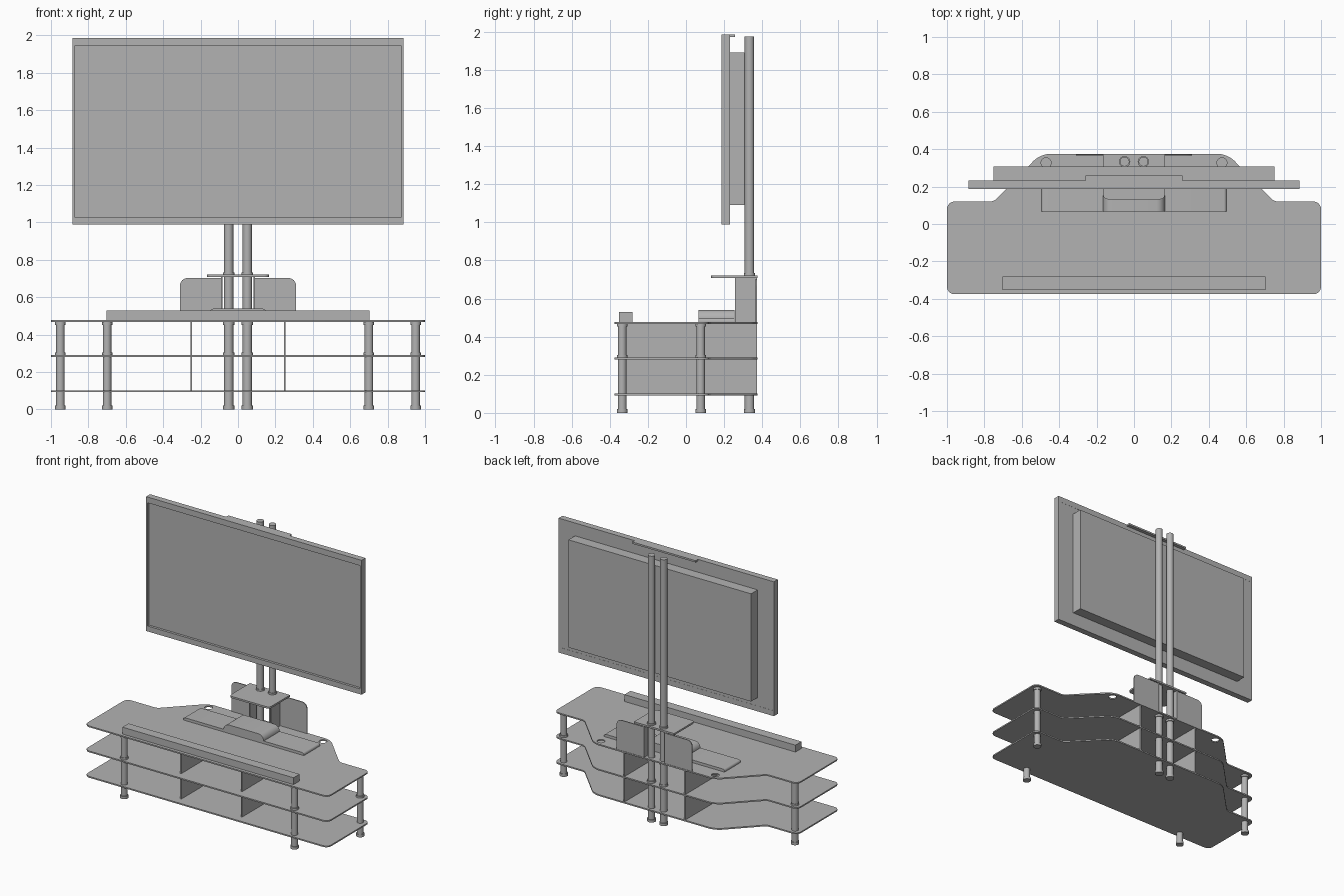
import bpy
import bmesh
from math import radians, pi, cos, sin
from mathutils import Vector

cube = bpy.data.objects.get("Cube")
if cube:
    bpy.data.objects.remove(cube, do_unlink=True)

grey = bpy.data.materials.new("plain_grey")
grey.use_nodes = True
GREY = (0.45, 0.45, 0.45, 1)
grey.diffuse_color = GREY
grey.node_tree.nodes["Principled BSDF"].inputs["Base Color"].default_value = GREY


def activate(obj):
    bpy.ops.object.select_all(action='DESELECT')
    obj.select_set(True)
    bpy.context.view_layer.objects.active = obj


def finish(obj, name):
    obj.name = name
    obj.data.materials.clear()
    obj.data.materials.append(grey)
    activate(obj)
    bpy.ops.object.shade_smooth_by_angle(angle=radians(35))
    return obj


def new_mesh(name, bm):
    mesh = bpy.data.meshes.new(name)
    bm.to_mesh(mesh)
    bm.free()
    obj = bpy.data.objects.new(name, mesh)
    bpy.context.collection.objects.link(obj)
    return finish(obj, name)


def box(name, x, y, z, round_ends=0):
    """Box from three (low, high) ranges; round_ends rounds its upper left and right edges."""
    bm = bmesh.new()
    bmesh.ops.create_cube(bm, size=1)
    for v in bm.verts:
        v.co = [r[0] if c < 0 else r[1] for c, r in zip(v.co, (x, y, z))]
    if round_ends:
        edges = [e for e in bm.edges
                 if all(v.co.z > z[1] - 0.001 for v in e.verts)
                 and abs(e.verts[0].co.x - e.verts[1].co.x) < 0.001]
        bmesh.ops.bevel(bm, geom=edges, offset=round_ends, segments=6,
                        profile=0.5, affect='EDGES')
    return new_mesh(name, bm)


def rounded(points):
    """Outline from (x, y, radius) corners, each softened by a short curve."""
    out = []
    for i, (x, y, r) in enumerate(points):
        p = Vector((x, y))
        if not r:
            out.append(p)
            continue
        a = p + (Vector(points[i - 1][:2]) - p).normalized() * r
        b = p + (Vector(points[(i + 1) % len(points)][:2]) - p).normalized() * r
        for k in range(7):
            t = k / 6
            w = 1.17 * t * (1 - t)      # weight near that of a round arc
            s = (1 - t) ** 2 + 1.41 * t * (1 - t) + t ** 2
            out.append((a * (1 - t) ** 2 + p * 1.41 * t * (1 - t) + b * t ** 2) / s)
    return out


def circle(x, y, r):
    return [Vector((x + r * cos(2 * pi * k / 24), y + r * sin(2 * pi * k / 24)))
            for k in range(24)]


def plate(name, outlines, low, high, upright=False):
    """Flat plate; further outlines are holes. Upright plates use x, z outlines."""
    curve = bpy.data.curves.new(name, 'CURVE')
    curve.dimensions = '2D'
    curve.fill_mode = 'BOTH'
    curve.extrude = (high - low) / 2
    for pts in outlines:
        spline = curve.splines.new('POLY')
        spline.points.add(len(pts) - 1)
        for sp, p in zip(spline.points, pts):
            sp.co = (p.x, p.y, 0, 1)
        spline.use_cyclic_u = True
    obj = bpy.data.objects.new(name, curve)
    bpy.context.collection.objects.link(obj)
    mid = (low + high) / 2
    if upright:
        obj.rotation_euler.x = radians(90)
        obj.location.y = mid
    else:
        obj.location.z = mid
    activate(obj)
    bpy.ops.object.convert(target='MESH')
    return finish(bpy.context.object, name)


def rect(x0, x1, y0, y1):
    return rounded([(x0, y0, 0), (x1, y0, 0), (x1, y1, 0), (x0, y1, 0)])


def post(name, x, y, radius, top, collars):
    """Round post with wider collars at the given (low, high) heights."""
    bm = bmesh.new()
    for r, low, high in [(radius, 0, top)] + [(radius + 0.005, a, b) for a, b in collars]:
        made = bmesh.ops.create_cone(bm, cap_ends=True, segments=24, radius1=r,
                                     radius2=r, depth=high - low)
        bmesh.ops.translate(bm, verts=made["verts"], vec=(x, y, (low + high) / 2))
    return new_mesh(name, bm)


# Three shelves, the top one with cable holes
half = [(1, -0.375, 0.04), (1, 0.12, 0.04), (0.75, 0.12, 0.02), (0.5, 0.375, 0.05)]
shelf_outline = rounded(half + [(-x, y, r) for x, y, r in reversed(half)])
cable_holes = [circle(s * 0.47, 0.327, 0.027) for s in (-1, 1)]
plate("bottom_shelf", [shelf_outline], 0.092, 0.102)
plate("middle_shelf", [shelf_outline], 0.281, 0.291)
plate("top_shelf", [shelf_outline] + cable_holes, 0.467, 0.477)

# Legs, poles, dividers and rear brackets, mirrored left and right
collars = [(0, 0.02), (0.291, 0.305), (0.452, 0.467)]
for side, s in (("left", 1), ("right", -1)):
    post(side + "_front_leg", s * 0.7, -0.335, 0.023, 0.47, collars)
    post(side + "_rear_leg", s * 0.95, 0.077, 0.023, 0.47, collars)
    post(side + "_pole", s * 0.05, 0.333, 0.025, 1.976, collars + [(0.72, 0.733)])
    x = s * 0.25
    box(side + "_divider", (x - 0.005, x + 0.005), (-0.315, 0.372), (0.1, 0.47))
    x = s * 0.087
    box(side + "_bracket_flange", (x - 0.004, x + 0.004), (0.257, 0.372), (0.477, 0.708))
    corners = [(s * 0.085, 0.477, 0), (s * 0.31, 0.477, 0),
               (s * 0.31, 0.702, 0.04), (s * 0.085, 0.702, 0)]
    plate(side + "_bracket_plate", [rounded(corners)], 0.365, 0.372, upright=True)

# Small platform around the poles
plate("pole_platform", [rounded([(-0.165, 0.132, 0.025), (0.165, 0.132, 0.025),
                                 (0.165, 0.375, 0), (-0.165, 0.375, 0)])], 0.708, 0.721)

# Devices on the top shelf
box("soundbar", (-0.703, 0.703), (-0.352, -0.281), (0.477, 0.528))
box("device_base", (-0.495, 0.495), (0.066, 0.255), (0.477, 0.497), round_ends=0.015)
box("device_body", (-0.165, 0.165), (0.066, 0.255), (0.477, 0.54), round_ends=0.045)

# Television: recessed screen in a frame, rear housing and top lip
plate("screen_frame", [rect(-0.885, 0.885, 0.988, 1.986),
                       rect(-0.873, 0.873, 1.028, 1.943)], 0.186, 0.232, upright=True)
box("screen_panel", (-0.874, 0.874), (0.204, 0.231), (1.027, 1.944))
box("rear_housing", (-0.75, 0.75), (0.23, 0.308), (1.09, 1.89))
box("top_lip", (-0.26, 0.26), (0.23, 0.258), (1.973, 1.986))
